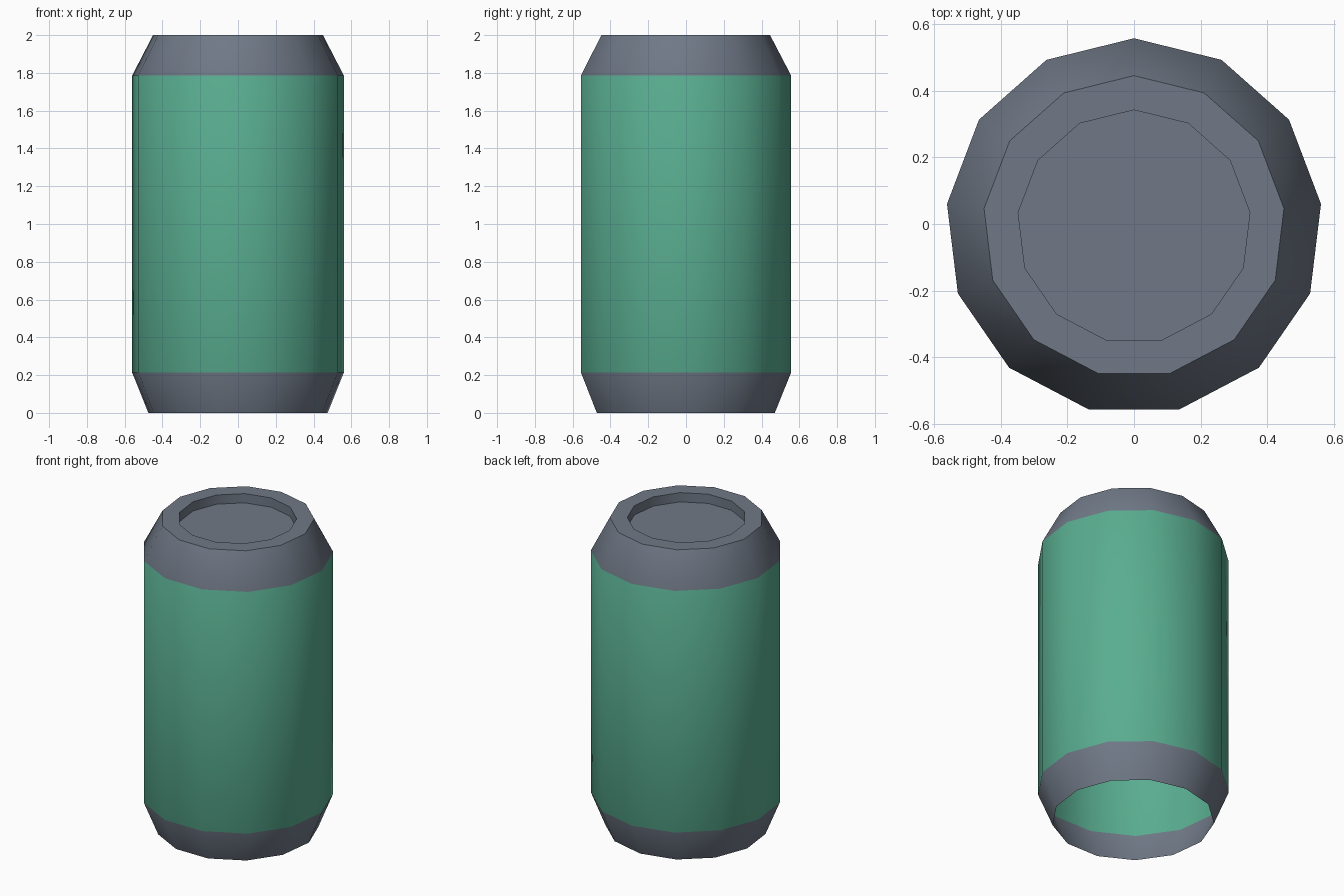
import bpy, bmesh, math

if "Cube" in bpy.data.objects:
    bpy.data.objects.remove(bpy.data.objects["Cube"])

SIDES = 13
Y_OFF = -0.008  # odd-sided ring: shift so the bounds are centred


def material(name, rgb):
    m = bpy.data.materials.new(name)
    m.diffuse_color = (*rgb, 1)
    m.use_nodes = True
    m.node_tree.nodes["Principled BSDF"].inputs["Base Color"].default_value = m.diffuse_color
    return m


grey = material("metal grey", (0.16, 0.19, 0.24))
green = material("label green", (0.10, 0.42, 0.28))

# Profile (radius, height): open base, wall, shoulder, rim, sunken lid
profile = [(0.478, 0), (0.565, 0.215), (0.565, 1.785),
           (0.453, 2.0), (0.35, 2.0), (0.35, 1.94)]

bm = bmesh.new()
rings = []
for r, z in profile:
    ring = []
    for k in range(SIDES):
        a = math.pi / 2 + 2 * math.pi * k / SIDES
        ring.append(bm.verts.new((r * math.cos(a), r * math.sin(a) + Y_OFF, z)))
    rings.append(ring)

# Skin between rings; the tall wall band is green
for i in range(len(rings) - 1):
    lo, hi = rings[i], rings[i + 1]
    for k in range(SIDES):
        n = (k + 1) % SIDES
        f = bm.faces.new((lo[k], lo[n], hi[n], hi[k]))
        f.material_index = 1 if i == 1 else 0

# Lid floor
bm.faces.new(rings[-1])

mesh = bpy.data.meshes.new("can")
bm.to_mesh(mesh)
bm.free()
mesh.materials.append(grey)
mesh.materials.append(green)
can = bpy.data.objects.new("can", mesh)
bpy.context.collection.objects.link(can)

# Smooth round the wall, sharp at the rim
bpy.context.view_layer.objects.active = can
can.select_set(True)
bpy.ops.object.shade_smooth_by_angle(angle=math.radians(40))
